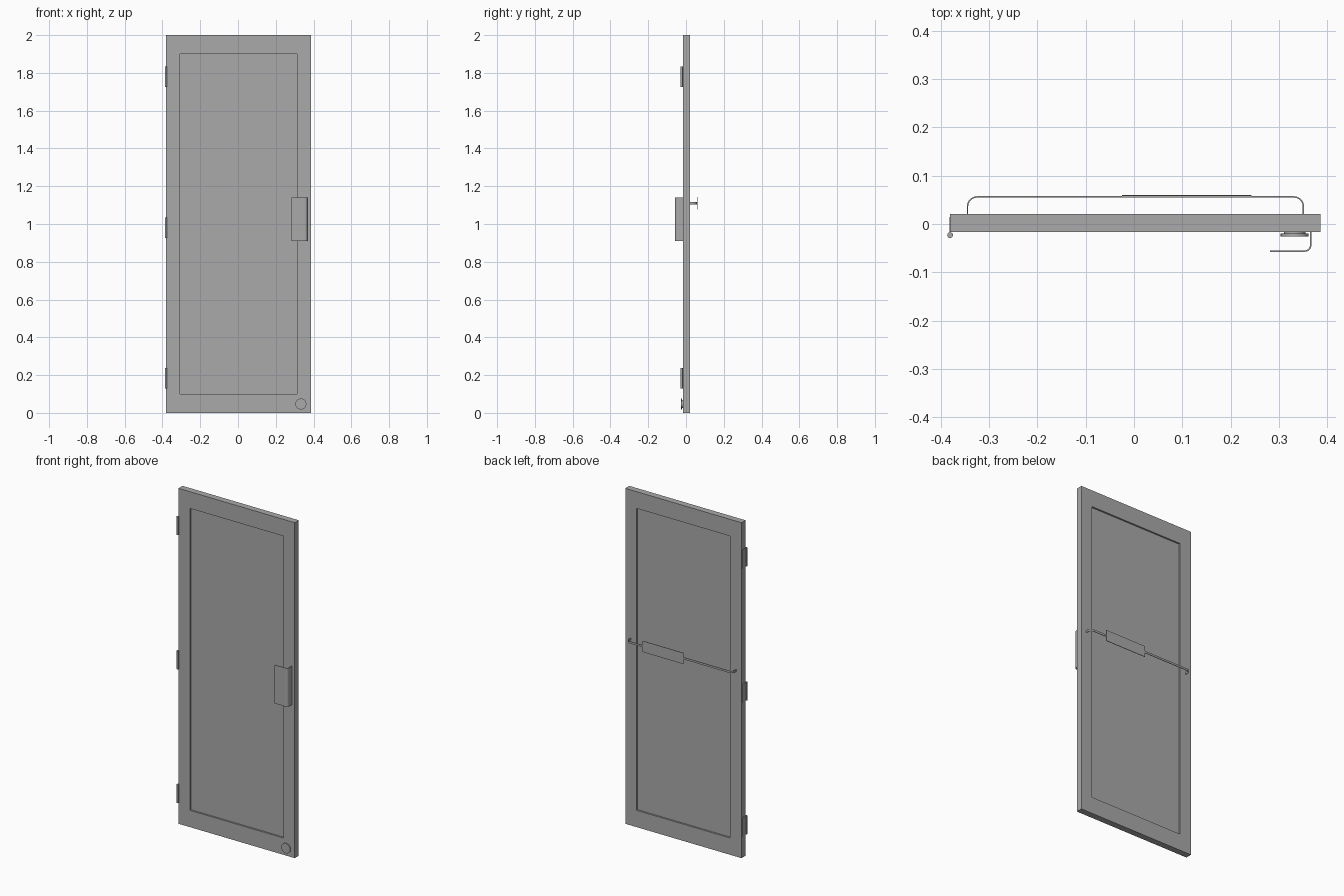
import bpy, bmesh, math
from mathutils import Matrix, Vector

cube = bpy.data.objects.get("Cube")
if cube:
    bpy.data.objects.remove(cube, do_unlink=True)

GREY = (0.4, 0.4, 0.4, 1)
grey = bpy.data.materials.new("neutral_grey")
grey.use_nodes = True
grey.diffuse_color = GREY
grey.node_tree.nodes["Principled BSDF"].inputs["Base Color"].default_value = GREY


def finish(name, bm, smooth=False):
    bmesh.ops.recalc_face_normals(bm, faces=bm.faces)
    mesh = bpy.data.meshes.new(name)
    bm.to_mesh(mesh)
    bm.free()
    mesh.materials.append(grey)
    obj = bpy.data.objects.new(name, mesh)
    bpy.context.collection.objects.link(obj)
    if smooth:
        bpy.ops.object.select_all(action='DESELECT')
        obj.select_set(True)
        bpy.context.view_layer.objects.active = obj
        bpy.ops.object.shade_smooth_by_angle(angle=math.radians(35))
    return obj


def add_box(bm, low, high):
    low, high = Vector(low), Vector(high)
    place = Matrix.Translation((low + high) / 2) @ Matrix.Diagonal((*(high - low), 1))
    return bmesh.ops.create_cube(bm, size=1, matrix=place)


def box(name, low, high):
    bm = bmesh.new()
    add_box(bm, low, high)
    return finish(name, bm)


def cylinder(name, centre, radius, depth, turn=Matrix(), sides=24):
    bm = bmesh.new()
    bmesh.ops.create_cone(bm, cap_ends=True, segments=sides, radius1=radius, radius2=radius,
                          depth=depth, matrix=Matrix.Translation(centre) @ turn)
    return finish(name, bm, True)


def arc(cx, cy, radius, start, end, steps=8):
    angles = [math.radians(start + (end - start) * i / steps) for i in range(steps + 1)]
    return [(cx + radius * math.cos(a), cy + radius * math.sin(a)) for a in angles]


def bent_strip(name, path, thickness, bottom, top):
    """Sweep a thin upright strip along a plan path."""
    pts = [Vector(p) for p in path]
    bm = bmesh.new()
    rings = []
    for i, p in enumerate(pts):
        along = (pts[min(i + 1, len(pts) - 1)] - pts[max(i - 1, 0)]).normalized()
        side = Vector((-along.y, along.x)) * thickness / 2
        a, b = p + side, p - side
        rings.append([bm.verts.new((q.x, q.y, z))
                      for q, z in ((a, bottom), (b, bottom), (b, top), (a, top))])
    for r, s in zip(rings, rings[1:]):
        for k in range(4):
            n = (k + 1) % 4
            bm.faces.new((r[k], r[n], s[n], s[k]))
    bm.faces.new(rings[0])
    bm.faces.new(rings[-1])
    return finish(name, bm, True)


# Door leaf with a shallow recessed panel on both faces
LEFT, RIGHT, FRONT, BACK = -0.381, 0.386, -0.017, 0.021
bm = bmesh.new()
add_box(bm, (LEFT, FRONT, 0), (RIGHT, BACK, 2))
bm.normal_update()
for face in [f for f in bm.faces if abs(f.normal.y) > 0.9]:
    inward = -face.normal.y
    bmesh.ops.inset_individual(bm, faces=[face], thickness=0.074)
    bm.normal_update()
    for v in face.verts:
        v.co.z = 0.10 if v.co.z < 1 else 1.90
        v.co.x = -0.306 if v.co.x < 0 else 0.313
    # step straight back from the rim
    bmesh.ops.inset_individual(bm, faces=[face], thickness=0)
    for v in face.verts:
        v.co.y += inward * 0.01
finish("door_leaf", bm)

# Hinges: barrel and edge leaf
for name, z in (("lower", 0.183), ("middle", 0.98), ("upper", 1.78)):
    cylinder(name + "_hinge_barrel", (-0.381, -0.023, z), 0.006, 0.11, sides=16)
    box(name + "_hinge_leaf", (-0.3825, -0.022, z - 0.055), (LEFT, 0.015, z + 0.055))

# Front pull handle bent from sheet
bent_strip("pull_handle",
           [(0.282, -0.056)] + arc(0.354, -0.044, 0.012, -90, 0) + [(0.366, FRONT)],
           0.003, 0.91, 1.14)

# Round lock near the bottom corner
FACING = Matrix.Rotation(math.pi / 2, 4, 'X')
cylinder("lock_stem", (0.333, -0.019, 0.047), 0.022, 0.006, FACING)
cylinder("lock_disc", (0.333, -0.023, 0.047), 0.029, 0.006, FACING, 32)

# Rear bar and its plate
bent_strip("rear_bar",
           [(-0.345, BACK - 0.001)] + arc(-0.325, 0.036, 0.02, 180, 90)
           + arc(0.331, 0.036, 0.02, 90, 0) + [(0.351, BACK - 0.001)],
           0.003, 1.104, 1.116)
box("rear_bar_plate", (-0.025, 0.0575, 1.077), (0.243, 0.0605, 1.143))
